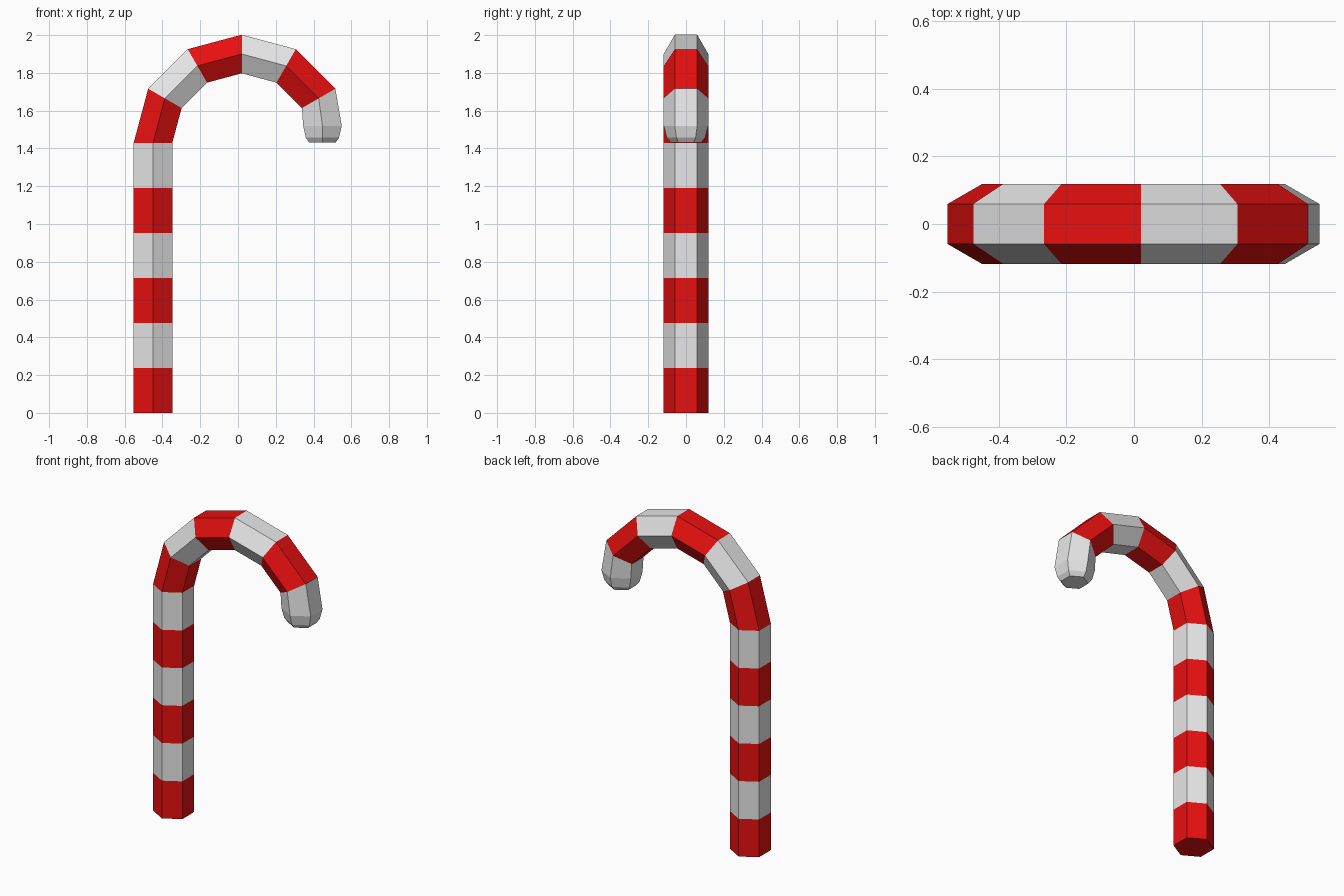
import bpy, bmesh
from math import sin, cos, pi, radians

if "Cube" in bpy.data.objects:
    bpy.data.objects.remove(bpy.data.objects["Cube"], do_unlink=True)

RADIUS = 0.118                 # hexagon corner radius
POST_X, POST_TOP = -0.45, 1.43
BEND_X, BEND_R = 0.02, 0.47    # centre and radius of the hook


def make_material(name, colour):
    mat = bpy.data.materials.new(name)
    mat.use_nodes = True
    mat.diffuse_color = colour
    bsdf = mat.node_tree.nodes["Principled BSDF"]
    bsdf.inputs["Base Color"].default_value = colour
    bsdf.inputs["Roughness"].default_value = 0.6
    return mat


red = make_material("candy red", (0.82, 0.005, 0.005, 1))
white = make_material("sugar white", (0.8, 0.8, 0.8, 1))


def ring(bm, x, z, angle=0, scale=1):
    """Hexagon whose plane is tilted in xz; angle 0 lies flat."""
    verts = []
    for i in range(6):
        a = pi / 2 + i * pi / 3
        u, v = RADIUS * scale * cos(a), RADIUS * scale * sin(a)
        verts.append(bm.verts.new((x + u * cos(angle), v, z + u * sin(angle))))
    return verts


# Section positions: straight post, hook, rounded tip
sections = [(POST_X, POST_TOP * i / 6, 0, 1) for i in range(7)]
for k in range(1, 6):
    t = radians(30 * k)
    sections.append((BEND_X - BEND_R * cos(t), POST_TOP + BEND_R * sin(t), -t, 1))
TIP_X = 0.447
sections += [(TIP_X, 1.52, -pi, 1), (TIP_X, 1.457, -pi, 0.86), (TIP_X, 1.431, -pi, 0.68)]

# One continuous six-sided cane, with a stripe per section
bm = bmesh.new()
rings = [ring(bm, *s) for s in sections]
for n, (lower, upper) in enumerate(zip(rings, rings[1:])):
    for i in range(6):
        j = (i + 1) % 6
        face = bm.faces.new((lower[i], lower[j], upper[j], upper[i]))
        face.material_index = 1 if n > 10 else n % 2
bm.faces.new(rings[0][::-1]).material_index = 0
bm.faces.new(rings[-1]).material_index = 1
bmesh.ops.recalc_face_normals(bm, faces=bm.faces[:])

mesh = bpy.data.meshes.new("striped_cane")
bm.to_mesh(mesh)
bm.free()
mesh.materials.append(red)
mesh.materials.append(white)
cane = bpy.data.objects.new("striped_cane", mesh)
bpy.context.collection.objects.link(cane)
